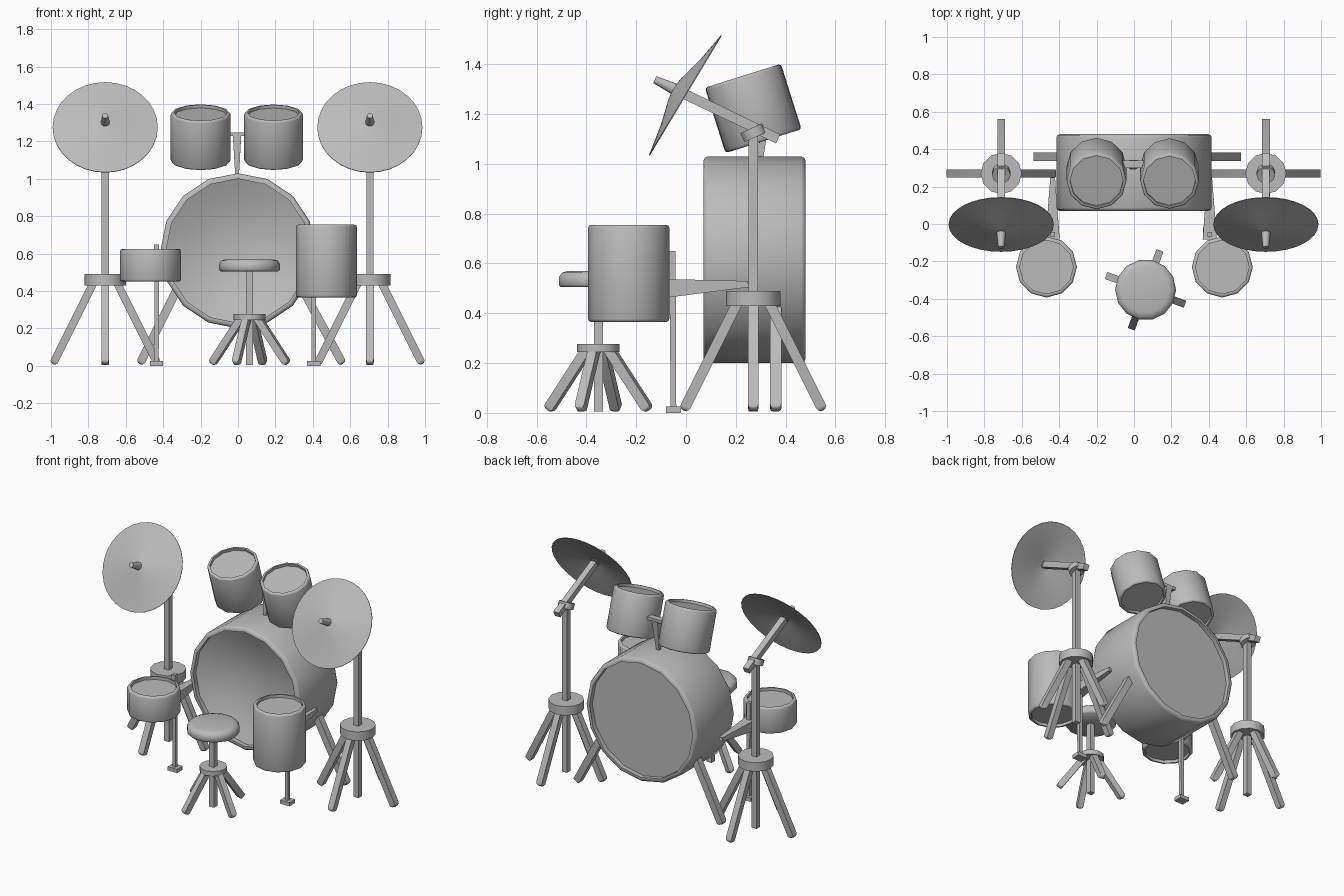
import bpy, bmesh, math
from mathutils import Vector, Matrix

if "Cube" in bpy.data.objects:
    bpy.data.objects.remove(bpy.data.objects["Cube"])

grey = bpy.data.materials.new("plain_grey")
grey.use_nodes = True
colour = (0.5, 0.5, 0.5, 1)
grey.diffuse_color = colour
grey.node_tree.nodes["Principled BSDF"].inputs["Base Color"].default_value = colour


def finish(name, bm, matrix, angle=40):
    bmesh.ops.recalc_face_normals(bm, faces=bm.faces)
    mesh = bpy.data.meshes.new(name)
    bm.to_mesh(mesh)
    bm.free()
    obj = bpy.data.objects.new(name, mesh)
    bpy.context.collection.objects.link(obj)
    obj.matrix_world = matrix
    mesh.materials.append(grey)
    bpy.ops.object.select_all(action='DESELECT')
    obj.select_set(True)
    bpy.context.view_layer.objects.active = obj
    bpy.ops.object.shade_smooth_by_angle(angle=math.radians(angle))
    return obj


def frame(origin, axis):
    """Local z along the axis, local x kept horizontal."""
    z = Vector(axis).normalized()
    x = z.cross(Vector((0, 0, 1)))
    x = x.normalized() if x.length > 0.001 else Vector((1, 0, 0))
    rot = Matrix((x, z.cross(x), z)).transposed().to_4x4()
    return Matrix.Translation(origin) @ rot


def lathe(name, profile, sides, origin, axis=(0, 0, 1), angle=40):
    """Revolve (radius, height) points around the axis."""
    bm = bmesh.new()
    verts = [bm.verts.new((r, 0, h)) for r, h in profile]
    edges = [bm.edges.new(pair) for pair in zip(verts, verts[1:])]
    bmesh.ops.spin(bm, geom=verts + edges, axis=(0, 0, 1), cent=(0, 0, 0),
                   angle=math.tau, steps=sides, use_merge=True)
    bmesh.ops.remove_doubles(bm, verts=bm.verts, dist=0.0005)
    return finish(name, bm, frame(origin, axis), angle)


def rod(name, a, b, start, end=None, rounded=0):
    """Square bar from a to b, tapering from start to end, optional round tip."""
    a, b = Vector(a), Vector(b)
    end = end or start
    length = (b - a).length
    bm = bmesh.new()
    bmesh.ops.create_cube(bm, size=1)
    for v in bm.verts:
        w = end if v.co.z > 0 else start
        v.co = (v.co.x * w, v.co.y * w, (v.co.z + 0.5) * length)
    if rounded:
        tip = [e for e in bm.edges if all(v.co.z > length / 2 for v in e.verts)]
        bmesh.ops.bevel(bm, geom=tip, offset=rounded, segments=3, profile=0.5,
                        affect='EDGES')
    return finish(name, bm, frame(a, b - a))


def box(name, centre, size):
    bm = bmesh.new()
    bmesh.ops.create_cube(bm, size=1)
    return finish(name, bm, Matrix.Translation(centre) @ Matrix.Diagonal((*size, 1)))


def drum(name, r, h, sides, origin, axis=(0, 0, 1), lip=0.02, bowl=0):
    """Drum shell with rounded edges and sunken heads; bowl hollows the top."""
    e = lip * 0.6
    top = [(r - lip, h), (r - lip, h - lip)]
    if bowl:
        top += [((r - lip) * t, h - lip - bowl * (1 - t * t)) for t in (0.75, 0.5, 0.25, 0)]
    else:
        top.append((0, h - lip))
    profile = [(0, lip), (r - lip, lip), (r - lip, 0), (r - e, 0), (r - e * 0.3, e * 0.3),
               (r, e), (r, h - e), (r - e * 0.3, h - e * 0.3), (r - e, h)] + top
    return lathe(name, profile, sides, origin, axis, 50)


def tripod(name, x, y, hub_z, hub_r, hub_h, foot_r, pole_top, width, turn):
    """Pole, round hub and four splayed legs."""
    rod(name + "_pole", (x, y, 0.005), (x, y, pole_top), width)
    lathe(name + "_hub", [(0, 0), (hub_r, 0), (hub_r, hub_h), (0, hub_h)], 12, (x, y, hub_z))
    for i in range(4):
        a = math.radians(turn + 90 * i)
        d = Vector((math.cos(a), math.sin(a), 0))
        base = Vector((x, y, 0))
        rod(f"{name}_leg_{i + 1}", base + d * hub_r * 0.5 + Vector((0, 0, hub_z + hub_h / 2)),
            base + d * foot_r + Vector((0, 0, 0.01)), width * 1.1, rounded=width * 0.5)


# Bass drum and its two legs
drum("bass_drum", 0.415, 0.41, 16, (0, 0.48, 0.615), (0, -1, 0), 0.03, 0.09)
for side, foot, top in (("right", -0.525, -0.32), ("left", 0.56, 0.34)):
    rod("bass_leg_" + side, (top, 0.36, 0.42), (foot, 0.36, 0.01), 0.045, rounded=0.02)

# Tilted toms and their shared holder
lean = Vector((0, -0.3, 0.954))
for side, x, r in (("right", -0.2, 0.16), ("left", 0.19, 0.157)):
    drum("tom_" + side, r, 0.275, 12, Vector((x, 0.27, 1.222)) - lean * 0.137, lean, 0.018)
rod("tom_holder_post", (-0.005, 0.3, 1.02), (-0.005, 0.32, 1.235), 0.02, 0.045)
box("tom_holder_bar", (-0.005, 0.32, 1.238), (0.12, 0.04, 0.02))

# Snare, floor tom, and their stands and side arms
drum("snare_drum", 0.163, 0.175, 12, (-0.468, -0.23, 0.45), lip=0.02)
drum("floor_tom", 0.163, 0.39, 12, (0.472, -0.23, 0.365), lip=0.02)
for side, x in (("right", -0.435), ("left", 0.405)):
    rod("drum_post_" + side, (x, -0.05, 0), (x, -0.055, 0.65), 0.022, 0.026)
    box("drum_foot_" + side, (x, -0.05, 0.0125), (0.07, 0.06, 0.025))
    rod("drum_arm_" + side, (x, -0.08, 0.5), (x, 0.25, 0.517), 0.075, 0.025)

# Cymbals on boom stands
for side, x in (("right", -0.71), ("left", 0.705)):
    tripod("cymbal_stand_" + side, x, 0.27, 0.43, 0.11, 0.06, 0.28, 1.12, 0.038, 0)
    lathe("cymbal_clamp_" + side, [(0, -0.02), (0.05, -0.02), (0.05, 0.02), (0, 0.02)],
          10, (x, 0.27, 1.125), (0, -0.42, 0.91))
    rod("cymbal_boom_" + side, (x, 0.37, 1.1), (x, -0.03, 1.292), 0.04)
    lathe("cymbal_nut_" + side, [(0, 0.1), (0.016, 0.1), (0.026, 0), (0, 0)],
          10, (x, -0.035, 1.295), (0, -0.9, 0.43))
    lathe("cymbal_" + side, [(0.281, 0), (0.15, 0.022), (0.05, 0.048), (0, 0.055), (0, 0.047),
          (0.05, 0.04), (0.15, 0.014), (0.281, -0.004), (0.281, 0)],
          32, (x, -0.004, 1.276), (0, -0.857, 0.515))

# Stool
tripod("stool", 0.062, -0.352, 0.245, 0.085, 0.032, 0.215, 0.52, 0.036, 70)
lathe("stool_seat", [(0, 0), (0.155, 0), (0.163, 0.01), (0.163, 0.04), (0.15, 0.058),
      (0.125, 0.065), (0, 0.065)], 14, (0.062, -0.352, 0.505), angle=60)
